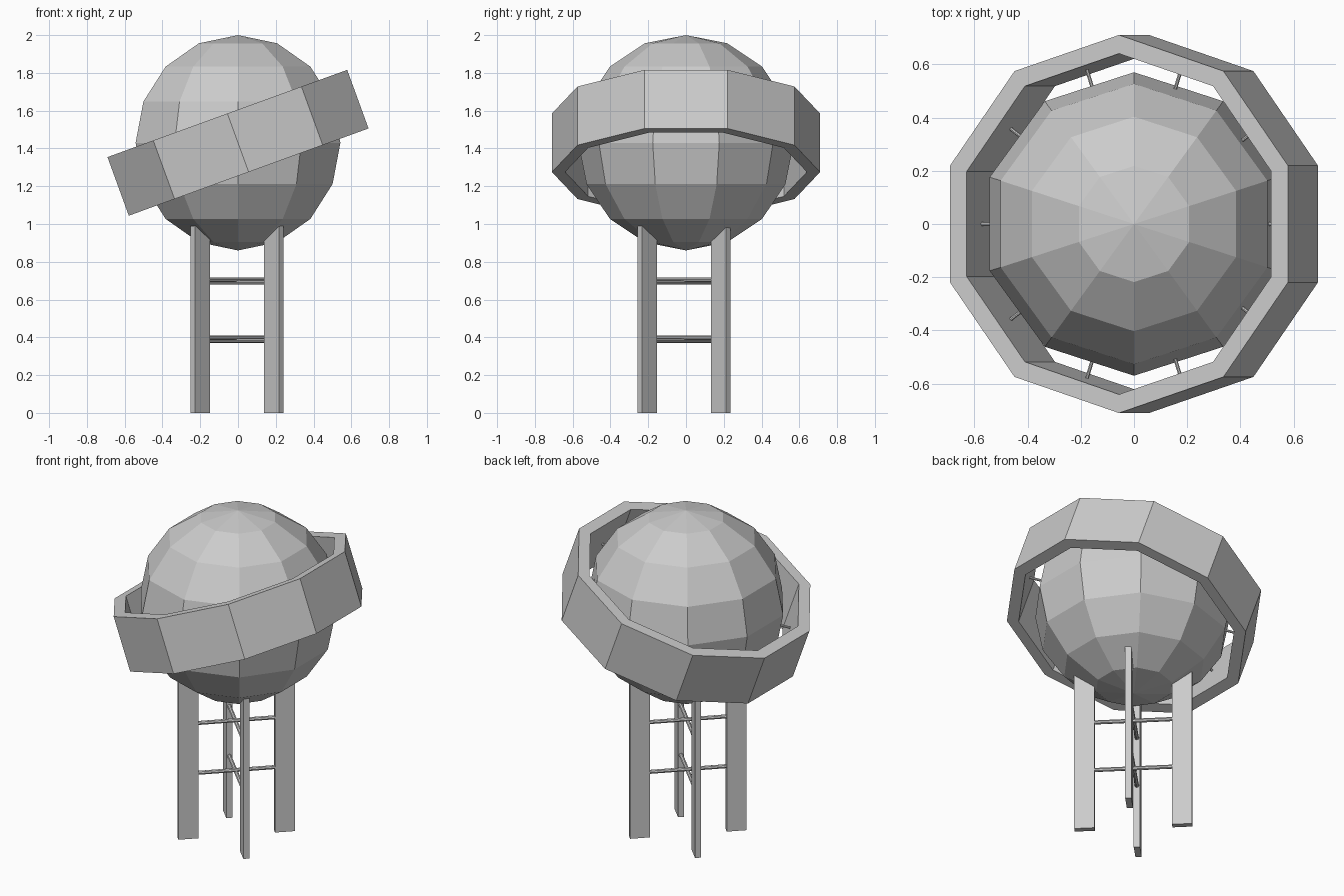
import bpy
import bmesh
from math import radians, pi, cos, sin
from mathutils import Matrix, Vector

SIDES = 10
CENTRE = Vector((0, 0, 1.43))
TILT = Matrix.Translation(CENTRE) @ Matrix.Rotation(radians(-20), 4, 'Y')

default = bpy.data.objects.get("Cube")
if default:
    bpy.data.objects.remove(default, do_unlink=True)

grey = bpy.data.materials.new("plain grey")
grey.use_nodes = True
colour = (0.6, 0.6, 0.6, 1)
grey.diffuse_color = colour
grey.node_tree.nodes["Principled BSDF"].inputs["Base Color"].default_value = colour


def finish(bm, name, matrix=Matrix()):
    """Turn a bmesh into a flat-shaded grey object."""
    bmesh.ops.recalc_face_normals(bm, faces=bm.faces)
    mesh = bpy.data.meshes.new(name)
    bm.to_mesh(mesh)
    bm.free()
    mesh.materials.append(grey)
    obj = bpy.data.objects.new(name, mesh)
    obj.matrix_world = matrix
    bpy.context.collection.objects.link(obj)
    return obj


def rod(name, start, end, radius, matrix=Matrix()):
    """Thin round bar between two points."""
    start, end = Vector(start), Vector(end)
    axis = end - start
    place = Matrix.Translation((start + end) / 2) @ axis.to_track_quat('Z', 'Y').to_matrix().to_4x4()
    bm = bmesh.new()
    bmesh.ops.create_cone(bm, cap_ends=True, segments=8, radius1=radius,
                          radius2=radius, depth=axis.length, matrix=place)
    return finish(bm, name, matrix)


# Faceted globe, with a corner on the y axis
bm = bmesh.new()
bmesh.ops.create_uvsphere(bm, u_segments=SIDES, v_segments=8, radius=0.57)
finish(bm, "globe", Matrix.Translation(CENTRE))

# Tilted ten-sided ring: a rectangle spun around the globe
bm = bmesh.new()
corners = [bm.verts.new((0, y, z)) for y, z in
           ((0.64, -0.165), (0.71, -0.165), (0.71, 0.165), (0.64, 0.165))]
edges = [bm.edges.new((corners[i], corners[(i + 1) % 4])) for i in range(4)]
bmesh.ops.spin(bm, geom=corners + edges, axis=(0, 0, 1), cent=(0, 0, 0),
               angle=2 * pi, steps=SIDES)
bmesh.ops.remove_doubles(bm, verts=bm.verts, dist=0.001)
finish(bm, "ring", TILT)

# Spokes holding the ring, one at the middle of each side
for i in range(SIDES):
    a = 2 * pi * i / SIDES
    out = Vector((cos(a), sin(a), 0))
    rod(f"ring_spoke_{i + 1}", out * 0.5, out * 0.615, 0.007, TILT)

# Four flat legs set on the diagonals, wide side pointing outward
BASE = Matrix.Translation((-0.005, -0.011, 0))
for i, name in enumerate(("back_left", "back_right", "front_right", "front_left")):
    bm = bmesh.new()
    bmesh.ops.create_cube(bm, size=1, matrix=Matrix.Translation((0.275, 0, 0.495))
                          @ Matrix.Diagonal((0.113, 0.035, 0.99, 1)))
    finish(bm, f"{name}_leg", BASE @ Matrix.Rotation(radians(45 + 90 * i), 4, 'Z'))

# Two levels of crossing braces between opposite legs
for level, height in (("lower", 0.39), ("upper", 0.698)):
    for side, turn, lift in (("a", 45, 0.007), ("b", 135, -0.007)):
        z = height + lift
        rod(f"{level}_brace_{side}", (-0.24, 0, z), (0.24, 0, z), 0.012,
            BASE @ Matrix.Rotation(radians(turn), 4, 'Z'))
